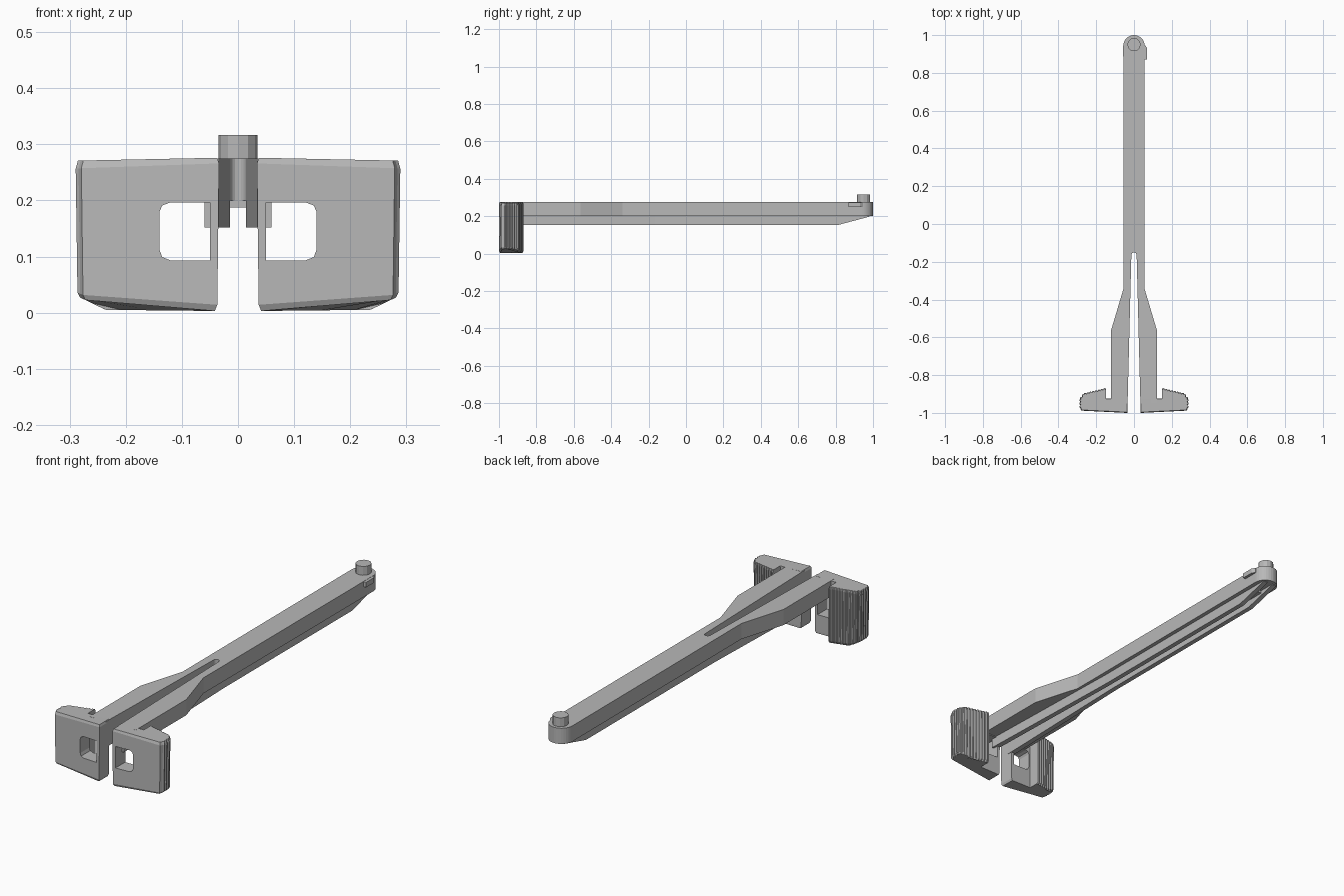
import bpy, bmesh, math
from mathutils import Vector

cube = bpy.data.objects.get("Cube")
if cube:
    bpy.data.objects.remove(cube, do_unlink=True)

grey = bpy.data.materials.new("plain_grey")
grey.use_nodes = True
colour = (0.48, 0.48, 0.48, 1)
grey.diffuse_color = colour
grey.node_tree.nodes["Principled BSDF"].inputs["Base Color"].default_value = colour


def finish(name, bm):
    bmesh.ops.recalc_face_normals(bm, faces=bm.faces)
    mesh = bpy.data.meshes.new(name)
    bm.to_mesh(mesh)
    bm.free()
    mesh.materials.append(grey)
    obj = bpy.data.objects.new(name, mesh)
    bpy.context.collection.objects.link(obj)
    return obj


def loft(name, rings):
    """Join matching closed rings of points and cap both ends."""
    bm = bmesh.new()
    loops = [[bm.verts.new(p) for p in ring] for ring in rings]
    for a, b in zip(loops, loops[1:]):
        for i in range(len(a)):
            j = (i + 1) % len(a)
            bm.faces.new((a[i], a[j], b[j], b[i]))
    bm.faces.new(loops[0][::-1])
    bm.faces.new(loops[-1])
    return finish(name, bm)


def prism(name, outline, low, high):
    return loft(name, [[(x, y, z) for x, y in outline] for z in (low, high)])


def apply_modifier(obj, kind, **settings):
    mod = obj.modifiers.new(kind.title(), kind)
    for key, value in settings.items():
        setattr(mod, key, value)
    with bpy.context.temp_override(object=obj, active_object=obj):
        bpy.ops.object.modifier_apply(modifier=mod.name)


def arc(cx, cy, r, start, end, steps):
    angles = [math.radians(start + (end - start) * i / steps) for i in range(steps + 1)]
    return [(cx + r * math.cos(a), cy + r * math.sin(a)) for a in angles]


# Forked top plate with rounded tip and long slot
half = arc(0, 0.943, 0.057, 90, 0, 8)
half += [(0.055, -0.34), (0.122, -0.565), (0.122, -0.87), (0.122, -0.95), (0.034, -0.95)]
half += arc(0, -0.165, 0.014, 0, 90, 4)
outline = half + [(-x, y) for x, y in half[-2:0:-1]]
prism("forked_arm", outline, 0.2, 0.275)

# Twin ribs below the plate, running up to the tip
sections = [(-0.95, 0.034, 0.06, 0.152), (-0.165, 0.014, 0.037, 0.152),
            (0.81, 0.014, 0.037, 0.152), (0.98, 0.014, 0.037, 0.197)]
ribs = loft("under_ribs", [[(a, y, z), (b, y, z), (b, y, 0.21), (a, y, 0.21)]
                           for y, a, b, z in sections])
apply_modifier(ribs, "MIRROR")
prism("rib_web", [(-0.02, -0.151), (0.02, -0.151), (0.02, 0.9), (-0.02, 0.9)], 0.187, 0.21)

# Grip outline: flat front, ridged back and outer end
path = [Vector(p) for p in ((0.288, -0.975), (0.288, -0.925), (0.268, -0.897), (0.15, -0.868))]
ridges = []
for a, b in zip(path, path[1:]):
    along = b - a
    normal = Vector((along.y, -along.x)).normalized()
    count = max(2, round(along.length / 0.016))
    for i in range(count):
        for t, depth in ((0, 0.005), (0.35, 0), (0.65, 0), (0.9, 0.005)):
            ridges.append(tuple(a + along * ((i + t) / count) - normal * depth))
plan = [(0.035, -1), (0.278, -0.988)] + ridges
plan += [(0.148, -0.868), (0.148, -0.925), (0.035, -0.925)]


def grip_ring(z, inset, spread, tilt, corner):
    ring = []
    for x, y in plan:
        px = 0.16 + (x - 0.16) * (spread - inset)
        py = -0.93 + (y + 0.93) * (1 - 2 * inset)
        ring.append((px, py, z - (x - 0.035) * tilt + corner * max(0, x - 0.24)))
    return ring


grips = loft("finger_grips", [grip_ring(0.003, 0.04, 0.99, -0.01, 0.45),
                              grip_ring(0.014, 0, 0.985, -0.01, 0.4),
                              grip_ring(0.266, 0, 1.01, 0.02, -0.1),
                              grip_ring(0.276, 0.03, 1.01, 0.02, 0)])

# Window through each grip, rounded on its outer side
hole = [(0.05, 0.093), (0.12, 0.093), (0.135, 0.099), (0.14, 0.112),
        (0.14, 0.18), (0.135, 0.191), (0.122, 0.196), (0.05, 0.196)]
cutter = loft("window_cutter", [[(x, y, z) for x, z in hole] for y in (-1.1, -0.8)])
cutter.hide_render = True
apply_modifier(grips, "BOOLEAN", object=cutter, operation="DIFFERENCE", solver="EXACT")
bpy.data.objects.remove(cutter, do_unlink=True)
apply_modifier(grips, "MIRROR")

# Post and side nub at the tip
prism("tip_post", arc(0, 0.95, 0.035, 0, 330, 11), 0.26, 0.317)
prism("side_nub", [(0.04, 0.87), (0.07, 0.87), (0.07, 0.93), (0.06, 0.945), (0.04, 0.945)], 0.25, 0.274)
